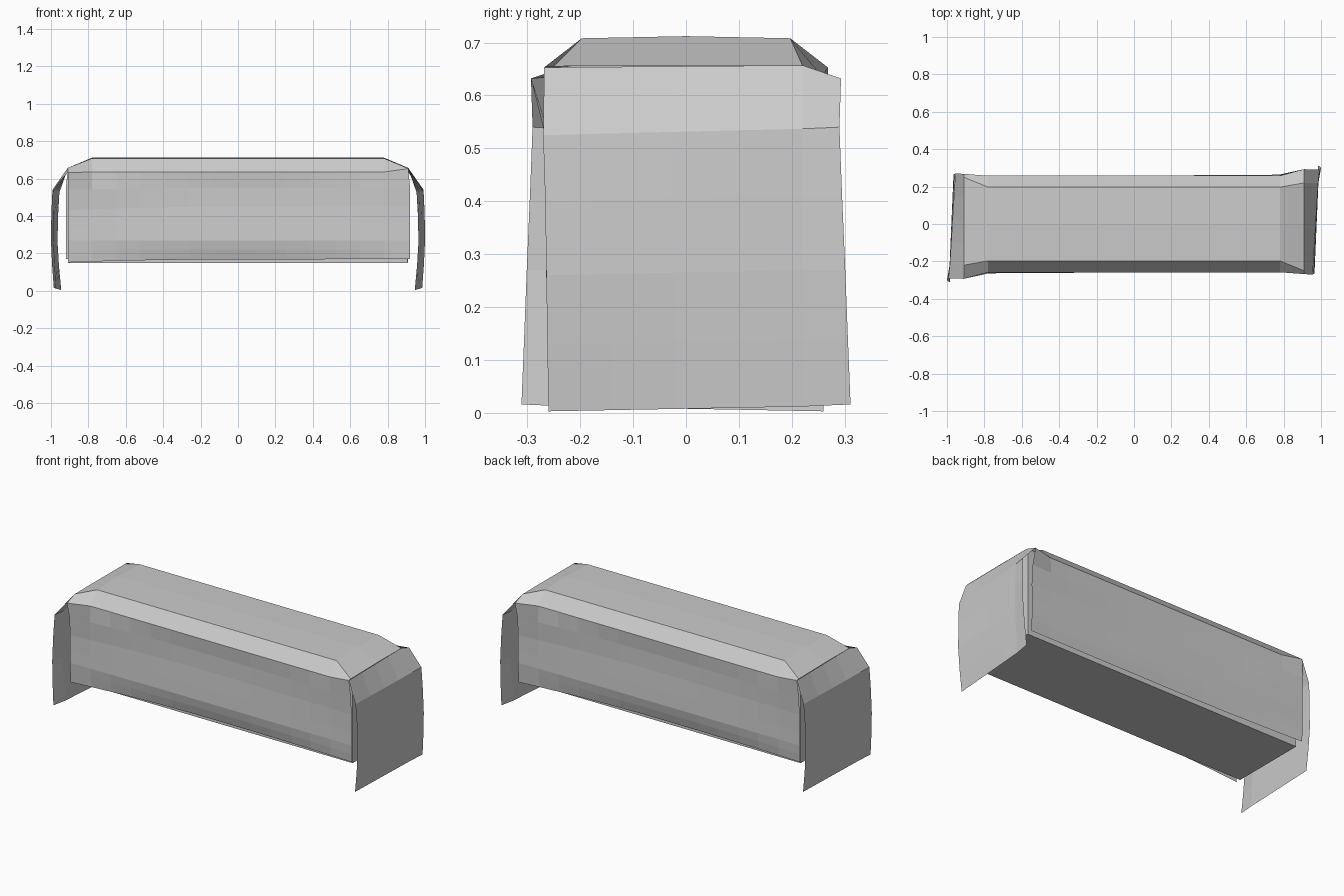
import bpy, bmesh
from math import pi
from mathutils import Matrix

if "Cube" in bpy.data.objects:
    bpy.data.objects.remove(bpy.data.objects["Cube"])

XS = [-.91, -.78, -.65, -.52, -.39, -.26, -.13, 0, .13, .26, .39, .52, .65, .78, .92]


def grid_object(name, rows):
    """Skin a grid of points and return the cloth half plus its half-turn copy."""
    bm = bmesh.new()
    vs = [[bm.verts.new(p) for p in row] for row in rows]
    for a, b in zip(vs, vs[1:]):
        for i in range(len(a) - 1):
            bm.faces.new((a[i], b[i], b[i + 1], a[i + 1]))
    geom = bm.verts[:] + bm.edges[:] + bm.faces[:]
    dup = bmesh.ops.duplicate(bm, geom=geom)["geom"]
    bmesh.ops.rotate(bm, matrix=Matrix.Rotation(pi, 3, 'Z'),
                     verts=[g for g in dup if isinstance(g, bmesh.types.BMVert)])
    bmesh.ops.remove_doubles(bm, verts=bm.verts, dist=.0005)
    mesh = bpy.data.meshes.new(name)
    bm.to_mesh(mesh)
    bm.free()
    obj = bpy.data.objects.new(name, mesh)
    bpy.context.collection.objects.link(obj)
    return obj


def mix(a, b, t):
    return a + (b - a) * t


# Cloth cross-sections (y, z) from ridge to hem: left end, middle, right end
left = [(0, .657), (-.22, .657), (-.293, .632), (-.27, .54), (-.262, .43),
        (-.263, .34), (-.265, .27), (-.262, .22), (-.258, .152)]
mid = [(0, .712), (-.197, .708), (-.258, .635), (-.25, .55), (-.25, .45),
       (-.256, .35), (-.26, .27), (-.25, .22), (-.235, .168)]
right = [(0, .657), (-.25, .655), (-.268, .653), (-.262, .55), (-.258, .45),
         (-.258, .35), (-.26, .27), (-.258, .22), (-.255, .17)]

# Top and long hanging sides
rows = []
for i, (l, m, r) in enumerate(zip(left, mid, right)):
    row = []
    for x in XS:
        end = l if x < 0 else r
        if i < 3:      # top bends down only beyond the last crease
            t = 1 if abs(x) > .9 else 0
        else:
            t = min(1, abs(x) / .91) ** 2
        px = .91 if x == .92 and i < 3 else x
        row.append((px, mix(m[0], end[0], t), mix(m[1], end[1], t)))
    rows.append(row)
grid_object("cloth_top_and_sides", rows)

# End flaps: (x, y, z) at the near edge, the far crease and the far edge, going down
flap = [((.91, -.268, .653), (.91, .22, .657), (.91, .293, .632)),
        ((.955, -.27, .525), (.985, .22, .537), (.992, .29, .54)),
        ((.962, -.266, .40), (.986, .22, .41), (.998, .295, .41)),
        ((.965, -.264, .26), (.986, .22, .27), (1.0, .301, .27)),
        ((.957, -.262, .13), (.98, .22, .14), (.994, .306, .14)),
        ((.945, -.26, .003), (.973, .22, .012), (.985, .311, .016))]
rows = []
for a, b, c in flap:
    row = [tuple(mix(u, v, k / 4) for u, v in zip(a, b)) for k in range(5)]
    rows.append(row + [c])
grid_object("cloth_end_flaps", rows)

# Box under the cloth, with a tapered lid
bm = bmesh.new()
bmesh.ops.create_cube(bm, size=1)
for v in bm.verts:
    v.co = (v.co.x * 1.81, v.co.y * .45, .148 if v.co.z < 0 else .645)
lid = max(bm.faces, key=lambda f: f.calc_center_median().z)
new = bmesh.ops.extrude_face_region(bm, geom=[lid])["geom"]
for v in (g for g in new if isinstance(g, bmesh.types.BMVert)):
    v.co = (v.co.x * .86, v.co.y * .86, .702)
bmesh.ops.delete(bm, geom=[lid], context='FACES_ONLY')
mesh = bpy.data.meshes.new("covered_box")
bm.to_mesh(mesh)
bm.free()
bpy.context.collection.objects.link(bpy.data.objects.new("covered_box", mesh))
